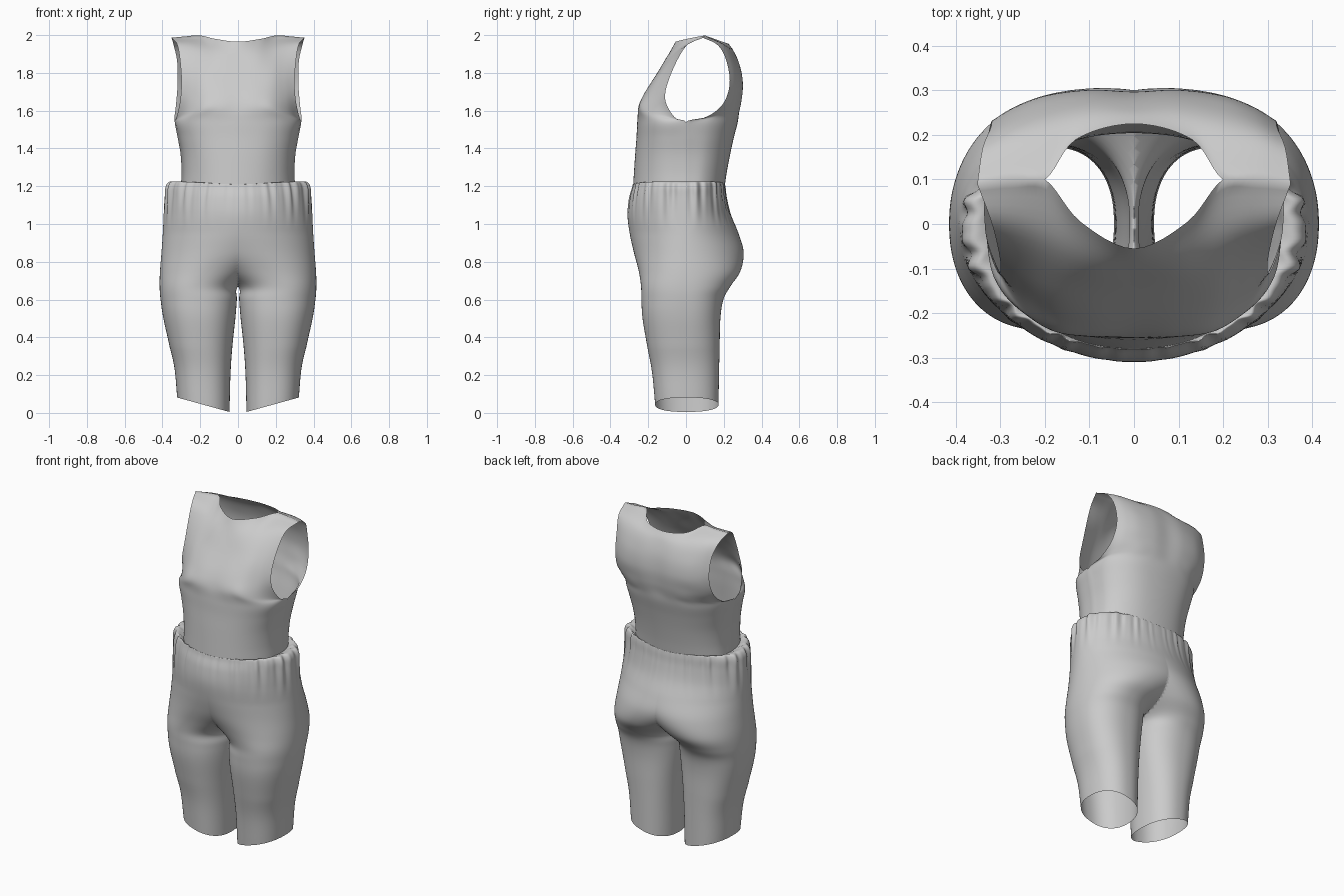
import bpy, bmesh, math
from mathutils import Vector

if "Cube" in bpy.data.objects:
    bpy.data.objects.remove(bpy.data.objects["Cube"])


def catmull(pts, n):
    """Resample a list of vectors smoothly, n steps per segment."""
    pts = [Vector(p) for p in pts]
    ext = [2 * pts[0] - pts[1]] + pts + [2 * pts[-1] - pts[-2]]
    out = []
    for k in range(1, len(ext) - 2):
        a, b, c, d = ext[k - 1:k + 3]
        for s in range(n):
            t = s / n
            out.append(0.5 * (2 * b + (c - a) * t + (2 * a - 5 * b + 4 * c - d) * t * t
                              + (3 * b - a - 3 * c + d) * t ** 3))
    return out + [pts[-1]]


def sp(v, e):
    return math.copysign(abs(v) ** e, v)


def add_grid(bm, grid, closed=False):
    vs = [[bm.verts.new(p) for p in row] for row in grid]
    w = len(grid[0])
    for r0, r1 in zip(vs, vs[1:]):
        for i in range(w if closed else w - 1):
            k = (i + 1) % w
            bm.faces.new((r0[i], r0[k], r1[k], r1[i]))


def finish(bm, name):
    bmesh.ops.remove_doubles(bm, verts=bm.verts, dist=0.0002)
    bmesh.ops.recalc_face_normals(bm, faces=bm.faces)
    for f in bm.faces:
        f.smooth = True
    me = bpy.data.meshes.new(name)
    bm.to_mesh(me)
    bm.free()
    ob = bpy.data.objects.new(name, me)
    bpy.context.collection.objects.link(ob)
    return ob


# ---- Sleeveless top: front and back panels, each row given from centre to edge
N = 6
low = [(1.2, .302, -.28, .205), (1.28, .299, -.275, .217), (1.37, .304, -.269, .234),
       (1.46, .32, -.262, .254), (1.54, .335, -.258, .274)]
front_up = [
    [(0, -.25, 1.615), (.1, -.252, 1.615), (.19, -.236, 1.61), (.268, -.168, 1.59), (.325, -.06, 1.565)],
    [(0, -.22, 1.69), (.1, -.22, 1.69), (.18, -.204, 1.685), (.25, -.16, 1.675), (.305, -.11, 1.66)],
    [(0, -.152, 1.8), (.1, -.15, 1.8), (.18, -.137, 1.8), (.24, -.115, 1.79), (.3, -.085, 1.78)],
    [(0, -.092, 1.9), (.1, -.082, 1.905), (.18, -.04, 1.92), (.25, -.015, 1.932), (.318, -.003, 1.938)],
    [(0, -.055, 1.965), (.12, .005, 1.98), (.2, .1, 1.998), (.28, .1, 1.993), (.352, .09, 1.986)]]
back_up = [
    [(0, .282, 1.6), (.1, .281, 1.6), (.2, .26, 1.6), (.285, .2, 1.59), (.336, .11, 1.568)],
    [(0, .292, 1.66), (.1, .294, 1.66), (.2, .277, 1.66), (.275, .242, 1.65), (.328, .195, 1.635)],
    [(0, .297, 1.74), (.1, .301, 1.74), (.2, .288, 1.74), (.27, .262, 1.74), (.32, .231, 1.74)],
    [(0, .285, 1.83), (.1, .287, 1.83), (.2, .27, 1.84), (.27, .245, 1.85), (.322, .215, 1.86)],
    [(0, .255, 1.91), (.1, .25, 1.915), (.2, .215, 1.94), (.28, .195, 1.945), (.34, .17, 1.945)],
    front_up[-1][:]]
back_up[-1][0], back_up[-1][1] = (0, .225, 1.955), (.13, .19, 1.966)


def panel(side, upper):
    rows = []
    for z, w, yf, yb in low:
        y = yf if side < 0 else yb
        e = .9 - .1 * (z - 1.2) / .34
        angs = [math.radians(a) for a in (90, 68, 45, 22, 0)]
        rows.append([(w * sp(math.cos(a), e), y * sp(math.sin(a), e), z) for a in angs])
    rows = [[(-x, y, z) for x, y, z in r[:0:-1]] + list(r) for r in rows + upper]
    rows = [catmull(r, N) for r in rows]
    cols = [catmull(c, N) for c in zip(*rows)]
    return [list(r) for r in zip(*cols)]


front, back = panel(-1, front_up), panel(1, back_up)
last = len(front[0]) - 1
# side seams and shoulder seams share their points: (front row, back row, column)
seam = [(j, j, i) for j in range(4 * N + 1) for i in (0, last)]
seam += [(-1, -1, i) for i in range(last + 1) if i <= 2 * N or i >= last - 2 * N]
for jf, jb, i in seam:
    mid = (front[jf][i] + back[jb][i]) / 2
    front[jf][i], back[jb][i] = mid, mid.copy()
bm = bmesh.new()
add_grid(bm, front)
add_grid(bm, back)
finish(bm, "sleeveless_top")

# ---- Shorts: one leg tube that crosses the middle above the crotch, cut and mirrored
# z, inner x, outer x, front y, back y
leg = [(0.005, .045, .322, -.163, .172), (.2, .04, .336, -.18, .175),
       (.35, .03, .362, -.205, .178), (.5, .014, .395, -.23, .182),
       (.6, .006, .41, -.236, .198), (.67, 0, .415, -.238, .235),
       (.75, -.11, .413, -.25, .288), (.85, -.28, .405, -.276, .305),
       (.95, -.37, .398, -.298, .278), (1.05, -.393, .393, -.31, .238),
       (1.14, -.388, .388, -.302, .217), (1.2, -.382, .382, -.286, .21),
       (1.225, -.355, .355, -.281, .206), (1.205, -.302, .302, -.279, .204)]
rows = catmull(leg, 6)
SEG = 240
grid = []
for j, (z, xi, xo, yf, yb) in enumerate(rows):
    up = min(1, max(0, (z - .55) / .4))
    rim = min(1, max(0, (j - len(rows) + 25) / 24))   # match the top's outline at the waist
    e = 2 / (2.3 - .36 * up + .22 * rim)
    cx, rx = (xi + xo) / 2, (xo - xi) / 2
    ring = []
    for s in range(SEG):
        a = 2 * math.pi * s / SEG
        c, d = sp(math.cos(a), e), sp(math.sin(a), e)
        x, y = cx + rx * c, (yb if d > 0 else -yf) * d
        # gathers under the waistband, strongest at the sides
        ang = math.atan2(y, abs(x))
        g = min(1, max(0, (z - .97) / .2)) ** 1.5 * (.15 + .85 * abs(math.cos(ang)))
        if j > len(rows) - 7:
            g *= (len(rows) - 1 - j) / 6
        k = 1 + .016 * g * (math.sin(31 * ang + 3 * z) + .6 * math.sin(47 * ang + 1) - .3)
        # slanted hem, higher on the outside; waist rim lower at front and back
        lift = .28 * max(0, x - .045) * max(0, 1 - z / .35)
        lift -= .02 * rim * math.sin(ang) ** 4
        ring.append((x * k, y * k, z + lift))
    grid.append(ring)
bm = bmesh.new()
add_grid(bm, grid, closed=True)
bmesh.ops.bisect_plane(bm, geom=bm.verts[:] + bm.edges[:] + bm.faces[:], dist=1e-5,
                       plane_co=(0, 0, 0), plane_no=(1, 0, 0), clear_inner=True)
shorts = finish(bm, "gathered_shorts")
mir = shorts.modifiers.new("mirror", 'MIRROR')
mir.merge_threshold = 0.0005
